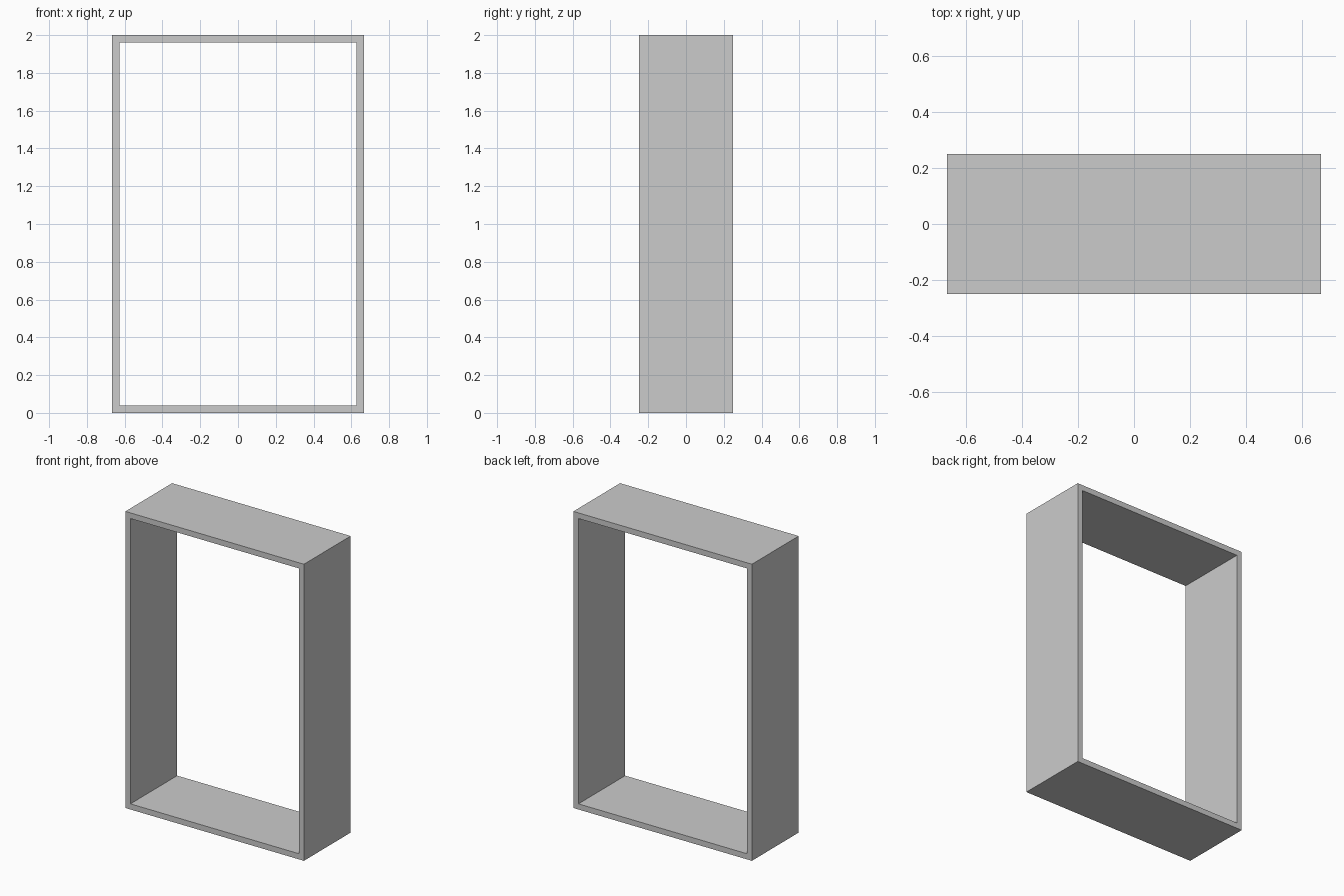
import bpy
import bmesh

if "Cube" in bpy.data.objects:
    bpy.data.objects.remove(bpy.data.objects["Cube"])

HALF_W, HALF_D, HEIGHT, WALL = 0.666, 0.249, 2.0, 0.038


def rectangle(bm, inset):
    """Four vertices on the front plane, inset from the outer outline."""
    x, low, high = HALF_W - inset, inset, HEIGHT - inset
    return [bm.verts.new((px, -HALF_D, pz))
            for px, pz in ((-x, low), (x, low), (x, high), (-x, high))]


bm = bmesh.new()

# Front rim: a ring of four mitred faces
outer = rectangle(bm, 0)
inner = rectangle(bm, WALL)
rim = []
for i in range(4):
    j = (i + 1) % 4
    rim.append(bm.faces.new((outer[i], outer[j], inner[j], inner[i])))

# Extrude the rim to the back, keeping the front faces
result = bmesh.ops.extrude_face_region(bm, geom=rim, use_keep_orig=True)
back = [v for v in result["geom"] if isinstance(v, bmesh.types.BMVert)]
bmesh.ops.translate(bm, verts=back, vec=(0, 2 * HALF_D, 0))
bmesh.ops.recalc_face_normals(bm, faces=bm.faces[:])

# Open rectangular frame
mesh = bpy.data.meshes.new("open_frame")
bm.to_mesh(mesh)
bm.free()
bpy.context.collection.objects.link(bpy.data.objects.new("open_frame", mesh))
